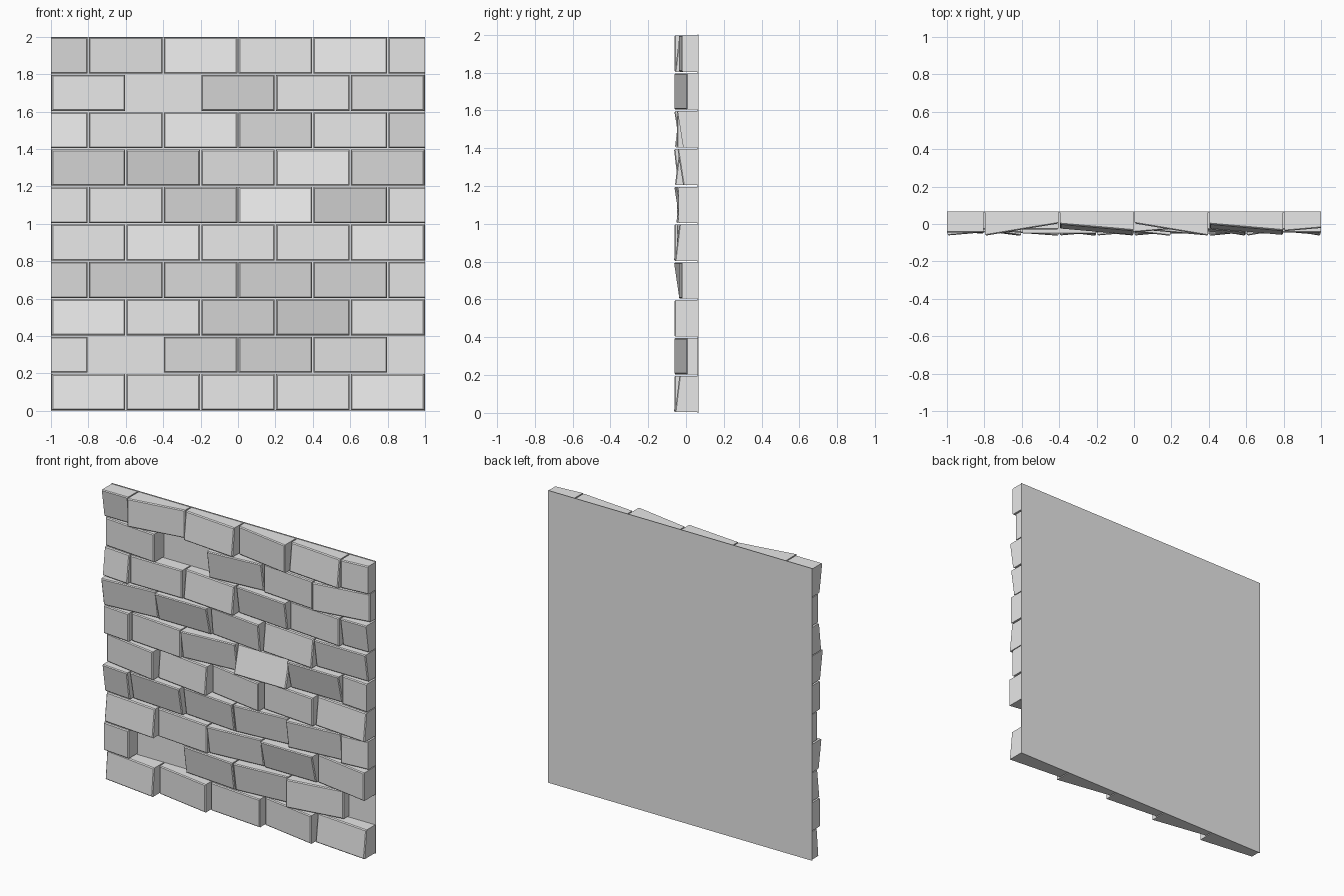
import bpy
import bmesh

cube = bpy.data.objects.get("Cube")
if cube:
    bpy.data.objects.remove(cube, do_unlink=True)

# One plain stone grey
stone = bpy.data.materials.new("stone_grey")
stone.use_nodes = True
grey = (0.8, 0.8, 0.8, 1.0)
stone.diffuse_color = grey
stone.node_tree.nodes["Principled BSDF"].inputs["Base Color"].default_value = grey

BACK = 0.066           # y of the wall's back
MEAN = -0.030          # average y of the brick faces
LENGTH, HEIGHT = 0.4, 0.2
GAP, CHAMFER = 0.004, 0.006

# How each brick face leans, by the edges that stick out:
# r = right, l = left, t = top, b = bottom; capitals lean strongly,
# "." is flat and "-" is a missing brick. Rows run from top to bottom.
ROWS = [
    "t L rb R rb l",
    "r - lt r L",
    "rb . rb rt r t",
    "lt T Rt rb t",
    "r r lt B T r",
    "R Rb R r rb",
    "rt rT rt lt LT l",
    "rb r lt T R",
    "r - rt lt L -",
    "Rb R r R rb",
]
LEAN = {"r": (0.5, 0), "l": (-0.5, 0), "t": (0, 0.45), "b": (0, -0.35),
        "R": (0.95, 0), "L": (-0.95, 0), "T": (0, 0.7), "B": (0, -0.7), ".": (0, 0)}


def make_object(name, bm):
    bmesh.ops.recalc_face_normals(bm, faces=bm.faces)
    mesh = bpy.data.meshes.new(name)
    bm.to_mesh(mesh)
    bm.free()
    mesh.materials.append(stone)
    obj = bpy.data.objects.new(name, mesh)
    bpy.context.collection.objects.link(obj)
    return obj


def add_brick(bm, x0, x1, z0, z1, code):
    """A block from the back to a leaning, chamfered front face."""
    a = sum(LEAN[c][0] for c in code)
    b = sum(LEAN[c][1] for c in code)
    fit = 1 / max(1, abs(a) + abs(b))
    xc, zc = (x0 + x1) / 2, (z0 + z1) / 2

    def face_y(x, z):
        u, v = (x - xc) / (LENGTH / 2), (z - zc) / (HEIGHT / 2)
        return MEAN - 0.035 * fit * (a * u + b * v)

    # Edges on the wall's left and right ends are cut flush
    left = 0 if x0 < -0.99 and x1 - x0 < 0.3 else 1
    right = 0 if x1 > 0.99 and x1 - x0 < 0.3 else 1

    def ring(inset, setback):
        xa, xb = x0 + inset * left, x1 - inset * right
        za, zb = z0 + inset, z1 - inset
        corners = [(xa, za), (xb, za), (xb, zb), (xa, zb)]
        return [bm.verts.new((x, BACK - 0.001 if setback is None else face_y(x, z) + setback, z))
                for x, z in corners]

    rings = [ring(GAP, None), ring(GAP, CHAMFER), ring(GAP + CHAMFER, 0)]
    for outer, inner in zip(rings, rings[1:]):
        for i in range(4):
            j = (i + 1) % 4
            bm.faces.new((outer[i], outer[j], inner[j], inner[i]))
    bm.faces.new(rings[-1])
    bm.faces.new(rings[0])


# Courses of bricks, every other one shifted by half a brick
for n, row in enumerate(ROWS):
    bm = bmesh.new()
    top = 2 - n * HEIGHT
    start = -1.2 if n % 2 == 0 else -1.0
    for i, code in enumerate(row.split()):
        if code == "-":
            continue
        x0 = start + i * LENGTH
        add_brick(bm, max(-1, x0), min(1, x0 + LENGTH), top - HEIGHT, top, code)
    make_object("brick_course_" + str(len(ROWS) - n), bm)

# Thin sheet closing the back
bm = bmesh.new()
bmesh.ops.create_cube(bm, size=1)
for v in bm.verts:
    v.co = (v.co.x * 2, BACK - 0.002 + v.co.y * 0.004, v.co.z * 2 + 1)
make_object("back_sheet", bm)
